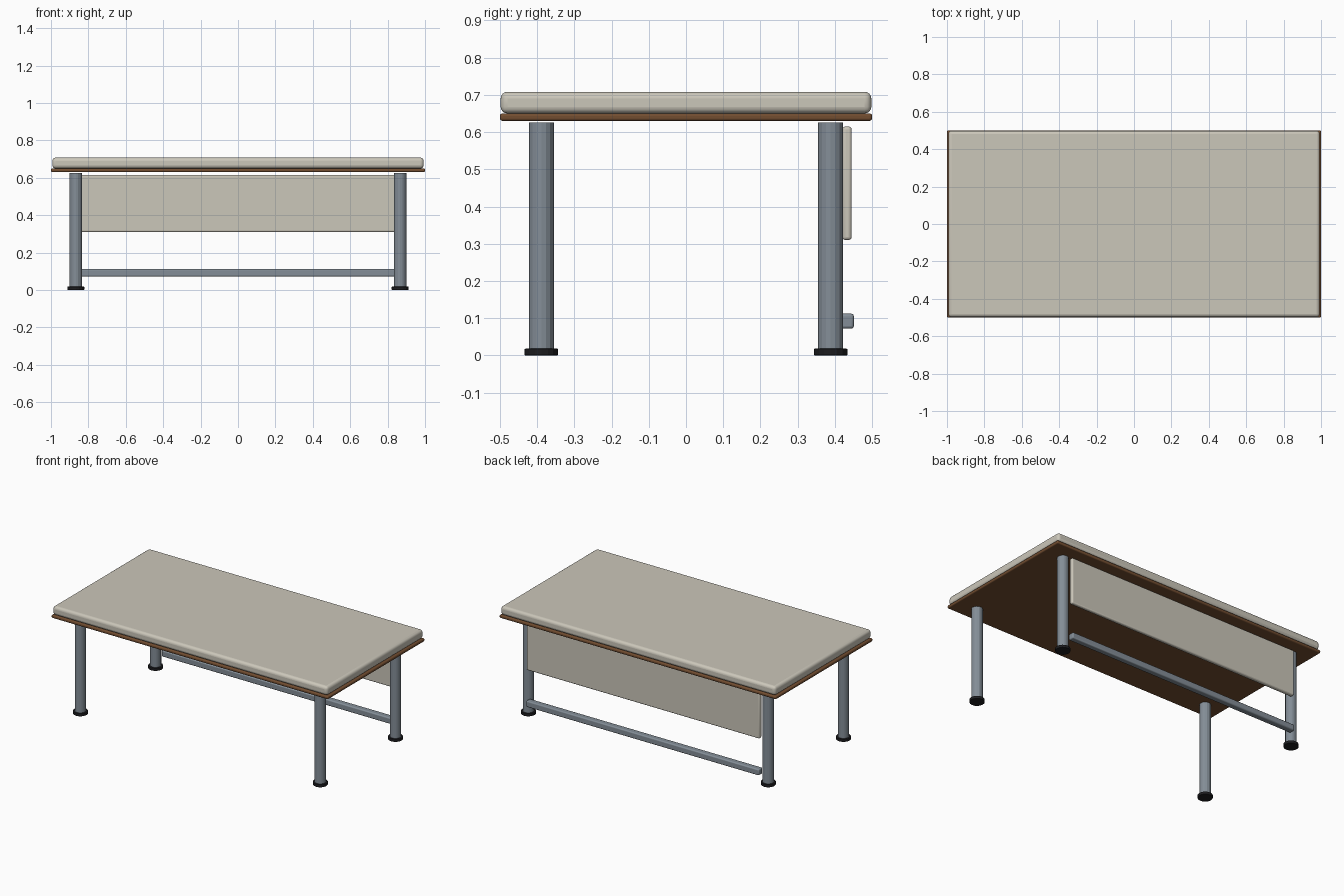
import bpy, math

if "Cube" in bpy.data.objects:
    bpy.data.objects.remove(bpy.data.objects["Cube"])


def material(name, rgb):
    m = bpy.data.materials.new(name)
    m.diffuse_color = (*rgb, 1)
    m.use_nodes = True
    m.node_tree.nodes["Principled BSDF"].inputs["Base Color"].default_value = m.diffuse_color
    return m


CREAM = material("cream", (0.60, 0.57, 0.49))
WOOD = material("brown wood", (0.17, 0.075, 0.03))
STEEL = material("steel", (0.23, 0.27, 0.31))
BLACK = material("black rubber", (0.012, 0.012, 0.014))


def finish(ob, name, mat, bevel, segments):
    ob.name = name
    ob.data.materials.append(mat)
    if bevel:
        mod = ob.modifiers.new("bevel", 'BEVEL')
        mod.width = bevel
        mod.segments = segments
        mod.limit_method = 'ANGLE'
        mod.angle_limit = math.radians(50)
    return ob


def box(name, x, y, z, mat, bevel, segments=3):
    """Box given by its (min, max) along each axis."""
    spans = (x, y, z)
    bpy.ops.mesh.primitive_cube_add(size=1, location=[(a + b) / 2 for a, b in spans])
    ob = bpy.context.object
    ob.scale = [b - a for a, b in spans]
    bpy.ops.object.transform_apply(location=False, rotation=False, scale=True)
    finish(ob, name, mat, bevel, segments)
    bpy.ops.object.shade_smooth_by_angle(angle=math.radians(35))


def post(name, x, y, z0, z1, r, mat, bevel):
    bpy.ops.mesh.primitive_cylinder_add(vertices=16, radius=r, depth=z1 - z0,
                                        location=(x, y, (z0 + z1) / 2))
    finish(bpy.context.object, name, mat, bevel, 2)


# Thick rounded top on a thin wooden board
box("table_top", (-0.993, 0.993), (-0.498, 0.498), (0.65, 0.708), CREAM, 0.018, 4)
box("under_board", (-1, 1), (-0.5, 0.5), (0.63, 0.65), WOOD, 0.007)

# Four legs with rubber feet
for side, x in (("left", -0.867), ("right", 0.867)):
    for end, y in (("front", -0.3885), ("back", 0.3885)):
        post(f"{end}_{side}_leg", x, y, 0.015, 0.626, 0.0335, STEEL, 0)
        post(f"{end}_{side}_foot", x, y, 0, 0.018, 0.045, BLACK, 0.002)

# Privacy panel and stretcher bar along the back
box("back_panel", (-0.842, 0.842), (0.42, 0.445), (0.31, 0.615), CREAM, 0.008)
box("back_stretcher", (-0.842, 0.842), (0.411, 0.451), (0.072, 0.112), STEEL, 0.007)
